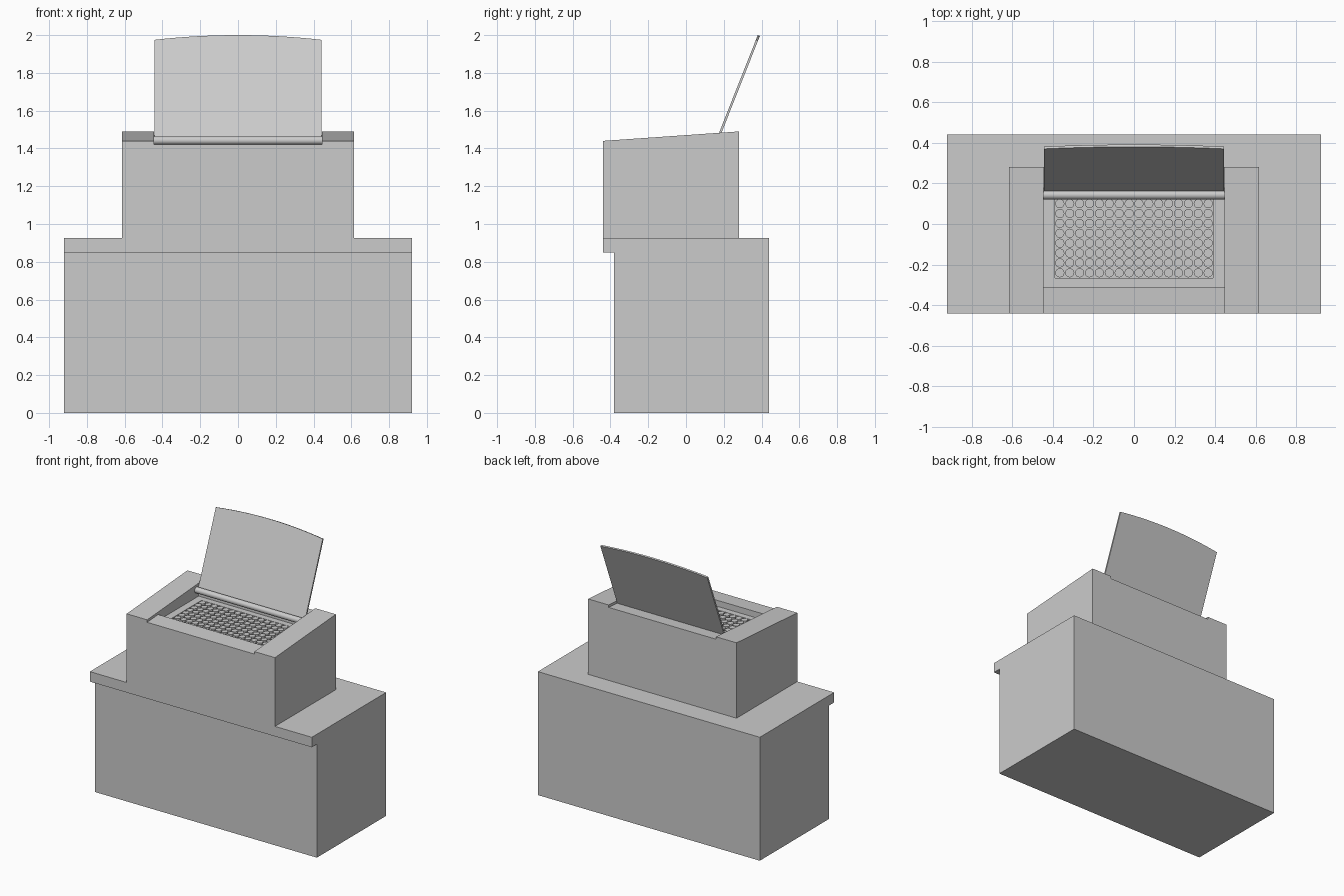
import bpy, bmesh, math
from mathutils import Vector

cube = bpy.data.objects.get("Cube")
if cube:
    bpy.data.objects.remove(cube, do_unlink=True)

grey = bpy.data.materials.new("plain grey")
grey.use_nodes = True
colour = (0.6, 0.6, 0.6, 1)
grey.diffuse_color = colour
grey.node_tree.nodes["Principled BSDF"].inputs["Base Color"].default_value = colour


def finish(name, bm):
    bmesh.ops.recalc_face_normals(bm, faces=bm.faces)
    mesh = bpy.data.meshes.new(name)
    bm.to_mesh(mesh)
    bm.free()
    mesh.materials.append(grey)
    obj = bpy.data.objects.new(name, mesh)
    bpy.context.collection.objects.link(obj)
    return obj


def extrude(name, points, depth):
    """Fill a closed outline and push it along a vector."""
    bm = bmesh.new()
    face = bm.faces.new([bm.verts.new(p) for p in points])
    new = bmesh.ops.extrude_face_region(bm, geom=[face])["geom"]
    verts = [v for v in new if isinstance(v, bmesh.types.BMVert)]
    bmesh.ops.translate(bm, verts=verts, vec=depth)
    return finish(name, bm)


def side_profile(name, half_width, yz):
    return extrude(name, [(-half_width, y, z) for y, z in yz], (2 * half_width, 0, 0))


def cut(target, cutter):
    mod = target.modifiers.new("cut", 'BOOLEAN')
    mod.operation, mod.solver, mod.object = 'DIFFERENCE', 'EXACT', cutter
    graph = bpy.context.evaluated_depsgraph_get()
    mesh = bpy.data.meshes.new_from_object(target.evaluated_get(graph))
    target.modifiers.clear()
    target.data = mesh
    bpy.data.objects.remove(cutter, do_unlink=True)


def cylinders(name, centres, radius, length, sides, axis):
    bm = bmesh.new()
    turn = Vector((0, 0, 1)).rotation_difference(Vector(axis)).to_matrix().to_4x4()
    for c in centres:
        part = bmesh.ops.create_cone(bm, cap_ends=True, segments=sides, radius1=radius,
                                     radius2=radius, depth=length, matrix=turn)
        bmesh.ops.translate(bm, verts=part["verts"], vec=c)
    obj = finish(name, bm)
    bpy.ops.object.select_all(action='DESELECT')
    obj.select_set(True)
    bpy.context.view_layer.objects.active = obj
    bpy.ops.object.shade_smooth_by_angle(angle=math.radians(40))
    return obj


# Cabinet with overhanging counter edge
side_profile("cabinet", 0.92, [(-0.38, 0), (0.44, 0), (0.44, 0.925),
                               (-0.44, 0.925), (-0.44, 0.85), (-0.38, 0.85)])

# Sloped housing, with a sunken centre bay and a tray well
housing = side_profile("housing", 0.615, [(-0.44, 0.925), (0.28, 0.925),
                                          (0.28, 1.49), (-0.44, 1.44)])
cut(housing, side_profile("bay_cutter", 0.445, [
    (-0.46, 1.42), (-0.31, 1.43), (-0.31, 1.385), (0.17, 1.385),
    (0.17, 1.465), (0.3, 1.473), (0.3, 1.6), (-0.46, 1.6)]))
cut(housing, side_profile("well_cutter", 0.39, [
    (-0.265, 1.36), (0.125, 1.36), (0.125, 1.45), (-0.265, 1.45)]))

# Grid of round studs in the well
columns, rows, pitch = 16, 8, 0.0487
studs = [((i - (columns - 1) / 2) * pitch, -0.07 + (j - (rows - 1) / 2) * pitch, 1.3725)
         for i in range(columns) for j in range(rows)]
cylinders("tray_studs", studs, 0.0225, 0.025, 16, (0, 0, 1))

# Hinge bar
cylinders("hinge_bar", [(0, 0.143, 1.442)], 0.022, 0.89, 24, (1, 0, 0))

# Raised lid with an arched top edge
base = Vector((0, 0.16, 1.445))
rise = (Vector((0, 0.38, 2.0)) - base)
length = rise.length
rise.normalize()
half, arch, steps = 0.443, 0.027, 16
outline = [base + Vector((-half, 0, 0)), base + Vector((half, 0, 0))]
for i in range(steps + 1):
    t = 1 - 2 * i / steps
    outline.append(base + Vector((half * t, 0, 0)) + rise * (length - arch * t * t))
thickness = Vector((0, rise.z, -rise.y)) * 0.012
extrude("lid", outline, thickness)
